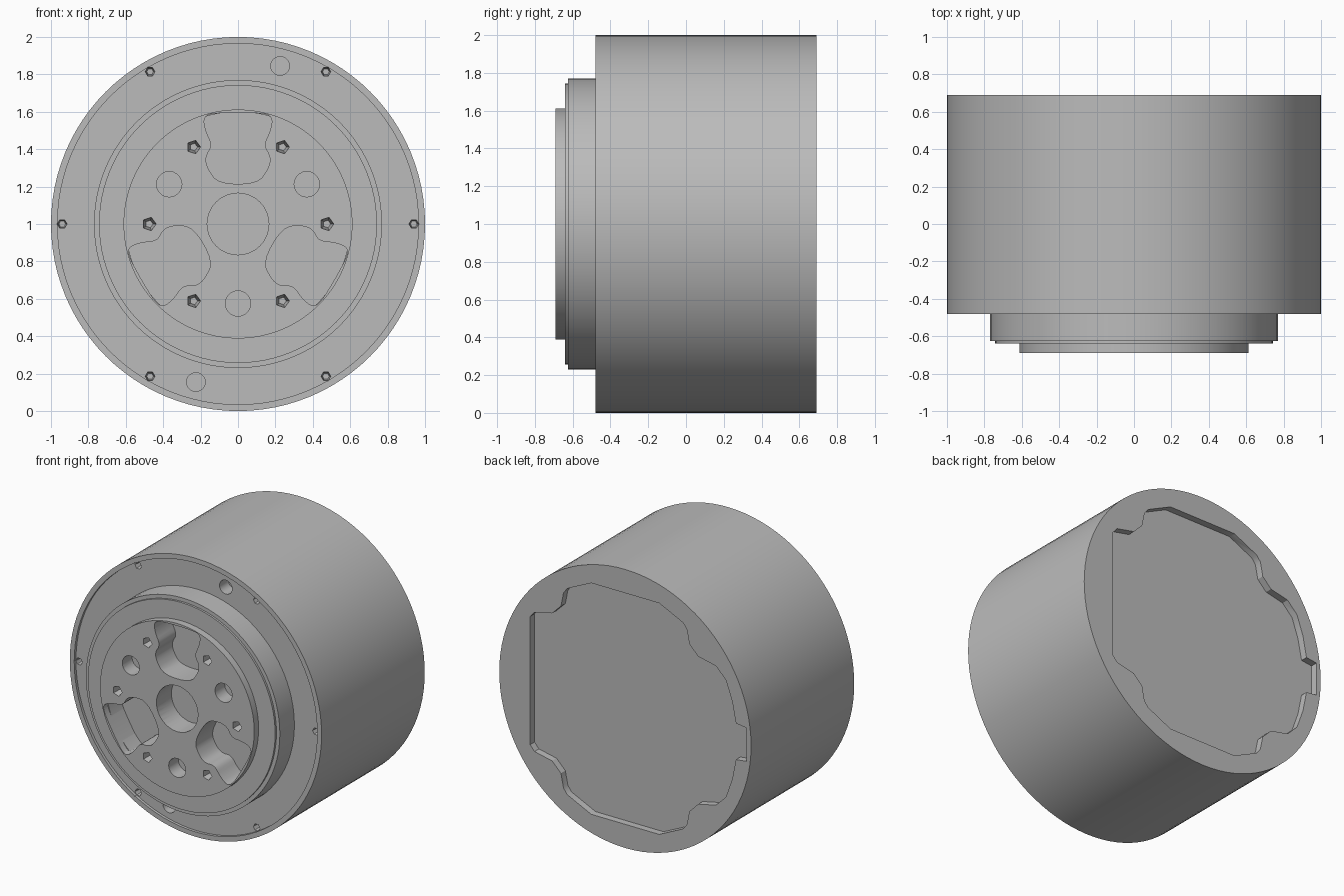
import bpy, bmesh
from math import sin, cos, pi, radians

if "Cube" in bpy.data.objects:
    bpy.data.objects.remove(bpy.data.objects["Cube"])

CZ = 1.0  # height of the motor axis

metal = bpy.data.materials.new("grey metal")
metal.use_nodes = True
GREY = (0.5, 0.5, 0.5, 1)
metal.diffuse_color = GREY
metal.node_tree.nodes["Principled BSDF"].inputs["Base Color"].default_value = GREY


def make_object(name, bm):
    bmesh.ops.remove_doubles(bm, verts=bm.verts, dist=1e-5)
    bmesh.ops.recalc_face_normals(bm, faces=bm.faces)
    mesh = bpy.data.meshes.new(name)
    bm.to_mesh(mesh)
    bm.free()
    mesh.materials.append(metal)
    obj = bpy.data.objects.new(name, mesh)
    bpy.context.collection.objects.link(obj)
    return obj


def lathe(name, profile, closed=False, steps=96):
    """Turn a (radius, y) profile around the motor axis."""
    bm = bmesh.new()
    verts = [bm.verts.new((r, y, CZ)) for r, y in profile]
    edges = [bm.edges.new(pair) for pair in zip(verts, verts[1:])]
    if closed:
        edges.append(bm.edges.new((verts[-1], verts[0])))
    bmesh.ops.spin(bm, geom=verts + edges, cent=(0, 0, CZ), axis=(0, 1, 0),
                   angle=2 * pi, steps=steps, use_merge=True)
    return make_object(name, bm)


def polar(radius, degrees):
    a = radians(degrees)
    return radius * cos(a), radius * sin(a)


def circle(radius, centre=(0, 0), sides=20):
    return [(centre[0] + x, centre[1] + z)
            for x, z in (polar(radius, 360 * i / sides) for i in range(sides))]


def rotate(points, degrees):
    c, s = cos(radians(degrees)), sin(radians(degrees))
    return [(x * c - z * s, x * s + z * c) for x, z in points]


def smooth_loop(points):
    """Round a closed outline by corner cutting."""
    for _ in range(2):
        nxt = points[1:] + points[:1]
        points = [(a[0] * (1 - t) + b[0] * t, a[1] * (1 - t) + b[1] * t)
                  for a, b in zip(points, nxt) for t in (0.25, 0.75)]
    return points


def add_prism(bm, outline, y0, y1, taper=1.0):
    """Extrude an (x, z) outline along the axis, shrinking by taper."""
    mx = sum(p[0] for p in outline) / len(outline)
    mz = sum(p[1] for p in outline) / len(outline)
    near = [bm.verts.new((x, y0, CZ + z)) for x, z in outline]
    far = [bm.verts.new((mx + (x - mx) * taper, y1, CZ + mz + (z - mz) * taper))
           for x, z in outline]
    bm.faces.new(near)
    bm.faces.new(far[::-1])
    for i in range(len(near)):
        j = (i + 1) % len(near)
        bm.faces.new((near[i], far[i], far[j], near[j]))


def cut(obj, bm):
    cutter = make_object("cutter", bm)
    cutter.hide_render = True
    mod = obj.modifiers.new("holes", 'BOOLEAN')
    mod.operation, mod.solver, mod.object = 'DIFFERENCE', 'EXACT', cutter
    bpy.context.view_layer.objects.active = obj
    bpy.ops.object.modifier_apply(modifier=mod.name)
    bpy.data.objects.remove(cutter)


# Housing: drum with a thin raised lip around the front face
housing = lathe("housing", [(0, 0.69), (1, 0.69), (1, -0.48), (0.965, -0.48),
                            (0.965, -0.46), (0, -0.46)])
# Collar: fixed ring with a slightly raised seal
collar = lathe("collar", [(0.6, -0.45), (0.77, -0.45), (0.77, -0.625), (0.743, -0.625),
                          (0.743, -0.64), (0.6, -0.64)], closed=True)
# Output hub
hub = lathe("output_hub", [(0, -0.45), (0.612, -0.45), (0.612, -0.69), (0, -0.69)])

# Housing holes: six screws, two round ports
bm = bmesh.new()
for k in range(6):
    add_prism(bm, circle(0.03, polar(0.94, 60 * k), 6), -0.5, -0.38, 0.6)
for sign in (1, -1):
    add_prism(bm, circle(0.05, (sign * 0.225, sign * 0.845)), -0.5, -0.36)

# Back pocket: outline mirrored top to bottom, with screw-boss bays and a cable slot
half = [(0.755, 0.46), (0.72, 0.50), (0.58, 0.53), (0.51, 0.60), (0.49, 0.70), (0.46, 0.74),
        (0.27, 0.83), (-0.27, 0.83), (-0.46, 0.74), (-0.49, 0.70), (-0.51, 0.60),
        (-0.58, 0.53), (-0.72, 0.50), (-0.80, 0.42), (-0.85, 0.28), (-0.88, 0.13),
        (-0.965, 0.12)]
add_prism(bm, half + [(x, -z) for x, z in reversed(half)], 0.72, 0.64)
cut(housing, bm)

# Hub holes: centre bore, three shaped windows, three dowel holes, six screws
side = [(0.12, 0.595), (0.185, 0.575), (0.175, 0.50), (0.135, 0.42), (0.175, 0.36),
        (0.165, 0.30), (0.105, 0.215)]
window = smooth_loop(side + [(-x, z) for x, z in reversed(side)])
bm = bmesh.new()
add_prism(bm, circle(0.165, sides=32), -0.72, -0.52)
for k in range(3):
    add_prism(bm, rotate(window, 120 * k), -0.72, -0.5)
    add_prism(bm, circle(0.068, polar(0.425, 30 + 120 * k)), -0.72, -0.58)
for k in range(6):
    add_prism(bm, circle(0.042, polar(0.475, 60 * k), 5), -0.72, -0.58, 0.5)
cut(hub, bm)

# Smooth curved walls, keep machined edges sharp
bpy.ops.object.select_all(action='DESELECT')
for obj in (housing, collar, hub):
    obj.select_set(True)
bpy.context.view_layer.objects.active = housing
bpy.ops.object.shade_smooth_by_angle(angle=radians(30))
